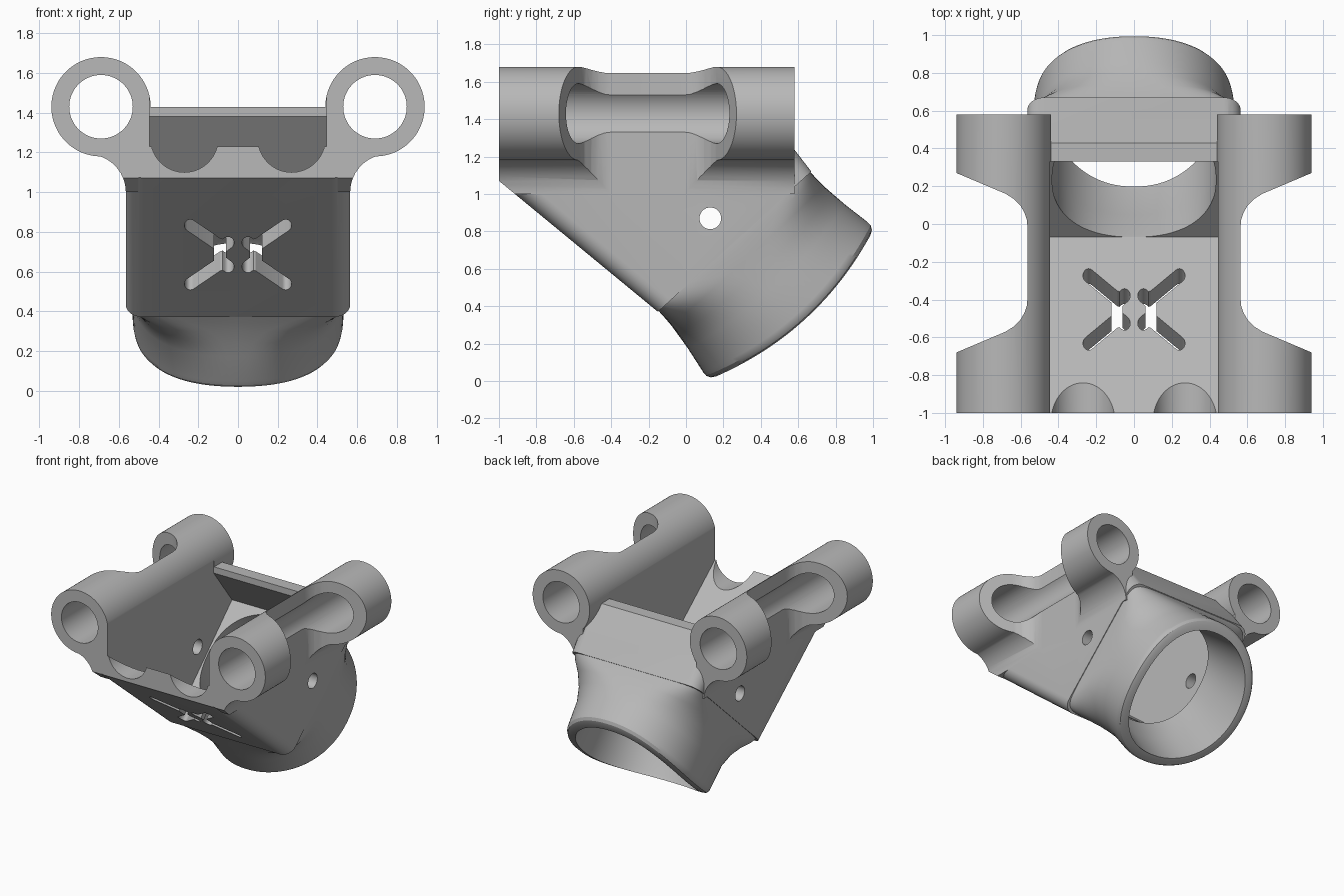
import bpy, bmesh
from math import cos, sin, pi, copysign
from mathutils import Vector

old = bpy.data.objects.get("Cube")
if old:
    bpy.data.objects.remove(old, do_unlink=True)

grey = bpy.data.materials.new("light grey plastic")
grey.use_nodes = True
GREY = (0.48, 0.48, 0.48, 1)
grey.diffuse_color = GREY
grey.node_tree.nodes["Principled BSDF"].inputs["Base Color"].default_value = GREY


# Sweep directions for flat profiles: (a, b) is the profile point, t the depth
def along_x(a, b, t): return Vector((t, a, b))
def along_y(a, b, t): return Vector((a, t, b))
def along_z(a, b, t): return Vector((a, b, t))


def through_plate(a, b, t):
    return Vector((a, -1 + (1.07 - b) / 0.823 + 0.635 * t, b + 0.772 * t))


def loft(name, rings, bevel=None):
    bm = bmesh.new()
    loops = [[bm.verts.new(p) for p in ring] for ring in rings]
    n = len(loops[0])
    for lo, hi in zip(loops, loops[1:]):
        for i in range(n):
            j = (i + 1) % n
            bm.faces.new((lo[i], lo[j], hi[j], hi[i]))
    bm.faces.new(loops[0])
    bm.faces.new(loops[-1])
    if bevel:
        size, starts = bevel
        edges = [bm.edges.get((lp[i], lp[i + 1])) for lp in loops for i in starts]
        bmesh.ops.bevel(bm, geom=edges, offset=size, segments=6, profile=0.5,
                        affect='EDGES')
    bmesh.ops.recalc_face_normals(bm, faces=bm.faces)
    mesh = bpy.data.meshes.new(name)
    bm.to_mesh(mesh)
    bm.free()
    mesh.materials.append(grey)
    obj = bpy.data.objects.new(name, mesh)
    bpy.context.collection.objects.link(obj)
    return obj


def prism(name, pts, sweep, t0, t1, bevel=None):
    return loft(name, [[sweep(a, b, t) for a, b in pts] for t in (t0, t1)], bevel)


def circle(ca, cb, r, n=64):
    return [(ca + r * cos(2 * pi * i / n), cb + r * sin(2 * pi * i / n)) for i in range(n)]


def capsule(p, q, r, n=10):
    p, q = Vector(p), Vector(q)
    d = (q - p).normalized() * r
    side = Vector((-d.y, d.x))
    out = []
    for c, s in ((q, 1), (p, -1)):
        for i in range(n + 1):
            k = -pi / 2 + pi * i / n
            out.append(tuple(c + s * (d * cos(k) + side * sin(k))))
    return out


def combine(target, tool, operation):
    mod = target.modifiers.new("combine", 'BOOLEAN')
    mod.operation = operation
    mod.solver = 'EXACT'
    mod.object = tool
    bpy.context.view_layer.objects.active = target
    bpy.ops.object.modifier_apply(modifier=mod.name)
    bpy.data.objects.remove(tool, do_unlink=True)


# Housing body with rounded lower and rear edges
body = prism("duct_housing", [(-1, 1.07), (-0.15, 0.37), (0.67, 1.12),
                              (0.43, 1.43), (-1, 1.43)],
             along_x, -0.565, 0.565, bevel=(0.09, (0, 2)))

# Nozzle frame: u runs across the mouth, n points out of it
CENTRE = Vector((0, 0.26, 0.745))
U = Vector((0, 0.738, 0.675))
N = Vector((0, 0.675, -0.738))


def oval(s, hx, hu, power, bow=0, count=96):
    ring = []
    for i in range(count):
        c, d = cos(2 * pi * i / count), sin(2 * pi * i / count)
        x = hx * copysign(abs(c) ** (2 / power), c)
        v = hu * copysign(abs(d) ** (2 / power), d)
        depth = s + bow * 0.11 * (1 - (v / 0.6) ** 2)
        ring.append(CENTRE + U * v + N * depth + Vector((x, 0, 0)))
    return ring


nozzle = loft("nozzle", [
    oval(-0.1, 0.5, 0.48, 8), oval(0, 0.56, 0.55, 10), oval(0.04, 0.56, 0.55, 7),
    oval(0.1, 0.553, 0.552, 4, 0.1), oval(0.17, 0.545, 0.56, 2.8, 0.3),
    oval(0.25, 0.538, 0.57, 2.3, 0.6), oval(0.4, 0.53, 0.595, 2.15, 1),
    oval(0.425, 0.526, 0.596, 2.15, 1), oval(0.443, 0.513, 0.584, 2.15, 1),
    oval(0.45, 0.49, 0.56, 2.15, 1), oval(0.45, 0.38, 0.45, 2.15, 1),
    oval(0.45, 0.2, 0.24, 2.15, 1), oval(0.45, 0.02, 0.02, 2.15, 1)])
combine(body, nozzle, 'UNION')

# Rod tubes with flared webs, waisted in the middle
half_waist = [(0.565, 0.2), (0.568, 0.23), (0.58, 0.265), (0.6, 0.3), (0.635, 0.337),
              (0.68, 0.365), (0.94, 0.475), (1.2, 0.585)]
MID = -0.205
for side in (1, -1):
    tube = prism("rod_tube", circle(side * 0.69, 1.43, 0.25, 96), along_y, -1, 0.58)
    arc = [(side * (0.755 - 0.19 * cos(k * pi / 24)), 1 + 0.19 * sin(k * pi / 24))
           for k in range(13)]
    web = prism("web", [(side * 0.5, 1.43), (side * 0.5, 1.0)] + arc + [(side * 0.755, 1.43)],
                along_y, -1, 0.58)
    combine(tube, web, 'UNION')
    under = prism("under_cutter", [(-1.3, 1.317), (-0.15, 0.37), (-0.15, 0), (-1.3, 0)],
                  along_x, -1.2, 1.2)
    combine(tube, under, 'DIFFERENCE')
    waist = [(side * x, MID - h) for x, h in half_waist]
    waist += [(side * x, MID + h) for x, h in reversed(half_waist)]
    combine(tube, prism("waist_cutter", waist, along_z, 0.5, 2), 'DIFFERENCE')
    combine(body, tube, 'UNION')

# Open cavity and tapered nozzle bore
combine(body, prism("cavity", [(-1.1, 1.312), (-0.07, 0.47), (0.56, 1.08), (0.33, 1.38),
                               (0.33, 1.8), (-1.1, 1.8)], along_x, -0.445, 0.445),
        'DIFFERENCE')
combine(body, loft("bore", [oval(-0.1, 0.42, 0.42, 2.3), oval(0, 0.44, 0.43, 2.3),
                            oval(0.2, 0.445, 0.47, 2.2), oval(0.45, 0.45, 0.52, 2.15),
                            oval(0.8, 0.45, 0.52, 2.15)]), 'DIFFERENCE')

# Rod holes, front notches and the cross hole
for side in (1, -1):
    combine(body, prism("rod_hole", circle(side * 0.69, 1.43, 0.16), along_y, -1.2, 0.8),
            'DIFFERENCE')
    combine(body, prism("notch", circle(side * 0.27, 1.27, 0.17), along_y, -1.2, -0.5),
            'DIFFERENCE')
combine(body, prism("cross_hole", circle(0.13, 0.87, 0.058, 32), along_x, -1, 1),
        'DIFFERENCE')

# Crossed vent slots in the sloping plate
strokes = [((0.24, 0.832), (0.09, 0.73)), ((0.24, 0.538), (0.09, 0.64)),
           ((0.09, 0.735), (0.09, 0.635)), ((0.09, 0.715), (0.05, 0.745)),
           ((0.09, 0.655), (0.05, 0.625))]
for side in (1, -1):
    for (ax, az), (bx, bz) in strokes:
        slot = prism("slot", capsule((side * ax, az), (side * bx, bz), 0.03),
                     through_plate, -0.1, 0.22)
        combine(body, slot, 'DIFFERENCE')

# Smooth curved faces, keep machined edges crisp
bpy.ops.object.select_all(action='DESELECT')
body.select_set(True)
bpy.context.view_layer.objects.active = body
bpy.ops.object.shade_smooth_by_angle(angle=0.5)
